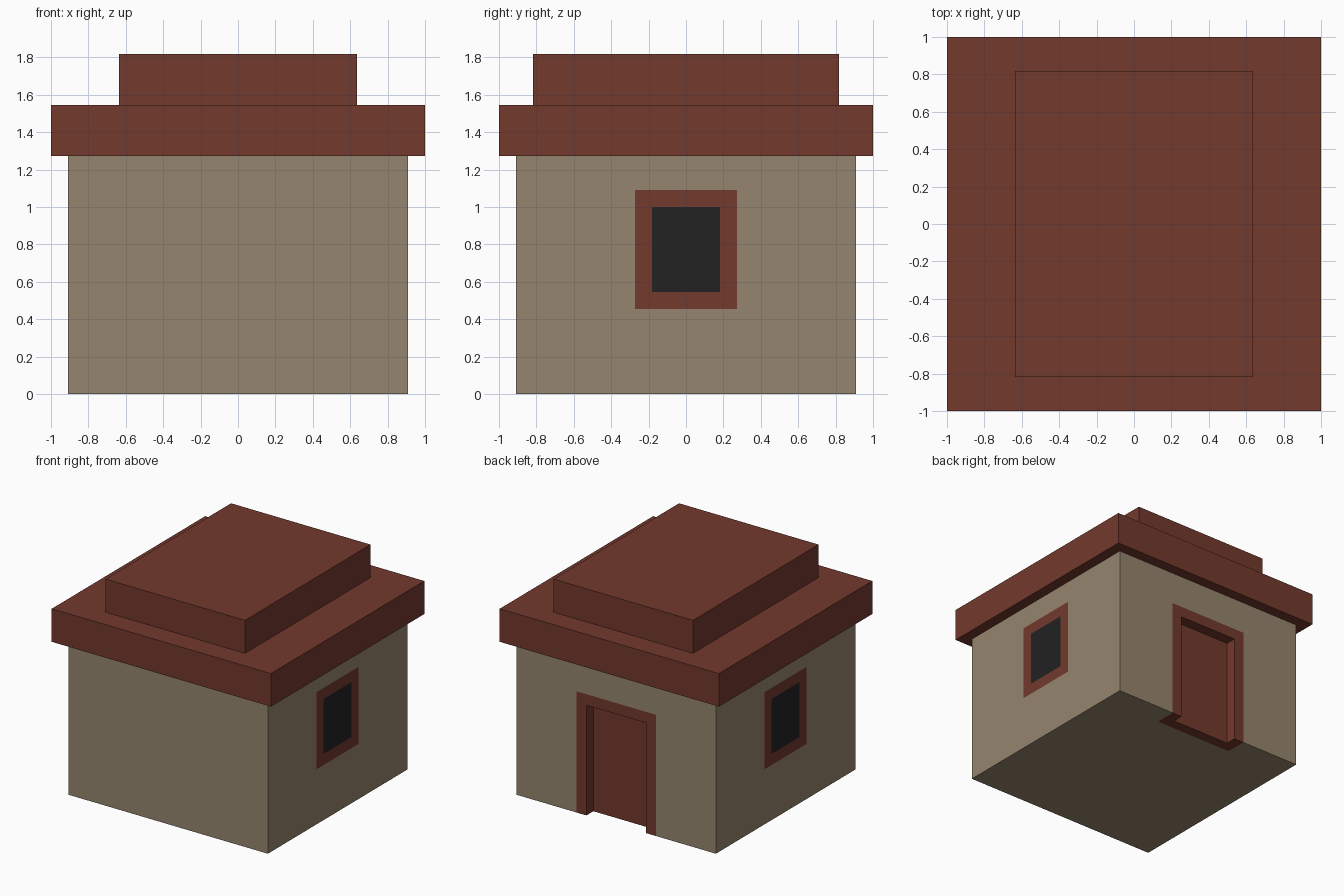
import bpy, bmesh
from mathutils import Vector

if "Cube" in bpy.data.objects:
    bpy.data.objects.remove(bpy.data.objects["Cube"])

U = 1 / 11  # the house sits on a grid of 22 cells per 2 units


def material(name, colour):
    m = bpy.data.materials.new(name)
    m.diffuse_color = (*colour, 1)
    m.use_nodes = True
    m.node_tree.nodes["Principled BSDF"].inputs["Base Color"].default_value = m.diffuse_color
    return m


WALL = material("tan_wall", (0.305, 0.235, 0.157))
TRIM = material("red_brown_trim", (0.171, 0.041, 0.026))
PANE = material("dark_pane", (0.016, 0.016, 0.016))


def add_object(name, bm, mats):
    me = bpy.data.meshes.new(name)
    bm.to_mesh(me)
    bm.free()
    for m in mats:
        me.materials.append(m)
    ob = bpy.data.objects.new(name, me)
    bpy.context.collection.objects.link(ob)


def box(x, y, z0, z1):
    """Box centred on x and y, sizes as half widths in grid cells."""
    bm = bmesh.new()
    bmesh.ops.create_cube(bm, size=2)
    for v in bm.verts:
        v.co = Vector((v.co.x * x, v.co.y * y, z1 if v.co.z > 0 else z0)) * U
    return bm


def cut(bm, axis, values):
    for value in values:
        n = Vector((0, 0, 0))
        n[axis] = 1
        geom = bm.verts[:] + bm.edges[:] + bm.faces[:]
        bmesh.ops.bisect_plane(bm, geom=geom, plane_co=n * value * U, plane_no=n, dist=1e-5)


# Roof tiers
add_object("roof_slab", box(11, 11, 14, 17), [TRIM])
add_object("roof_top", box(7, 9, 17, 20), [TRIM])

# Walls, with the doorway opened in the back
bm = box(10, 10, 0, 14)
cut(bm, 0, (-3, 3))
cut(bm, 1, (9,))
cut(bm, 2, (10,))
opening = []
for f in bm.faces:
    c = f.calc_center_median() / U
    if abs(c.x) < 3 and c.y > 9 and c.z < 10:
        opening.append(f)
bmesh.ops.delete(bm, geom=opening, context='FACES')

# Doorway recess: door panel, lintel underside, two jambs
recess = [[(-3, 9, 0), (3, 9, 0), (3, 9, 10), (-3, 9, 10)],
          [(-3, 9, 10), (3, 9, 10), (3, 10, 10), (-3, 10, 10)]]
recess += [[(s, 9, 0), (s, 10, 0), (s, 10, 10), (s, 9, 10)] for s in (-3, 3)]
for quad in recess:
    bm.faces.new([bm.verts.new(Vector(p) * U) for p in quad])
bmesh.ops.remove_doubles(bm, verts=bm.verts[:], dist=1e-4)
bmesh.ops.recalc_face_normals(bm, faces=bm.faces[:])

# Outlines of door frame and side windows, coloured by position
cut(bm, 0, (-4, 4))
cut(bm, 1, (-3, -2, 2, 3, 8))
cut(bm, 2, (5, 6, 11, 12))
for f in bm.faces:
    c = f.calc_center_median() / U
    if c.y > 8 and abs(c.x) < 4 and c.z < 11:
        f.material_index = 1
    elif abs(c.x) > 9.9 and abs(c.y) < 3 and 5 < c.z < 12:
        f.material_index = 2 if abs(c.y) < 2 and 6 < c.z < 11 else 1
bmesh.ops.dissolve_limit(bm, angle_limit=0.01, verts=bm.verts[:], edges=bm.edges[:],
                         delimit={'MATERIAL'})
add_object("walls", bm, [WALL, TRIM, PANE])
